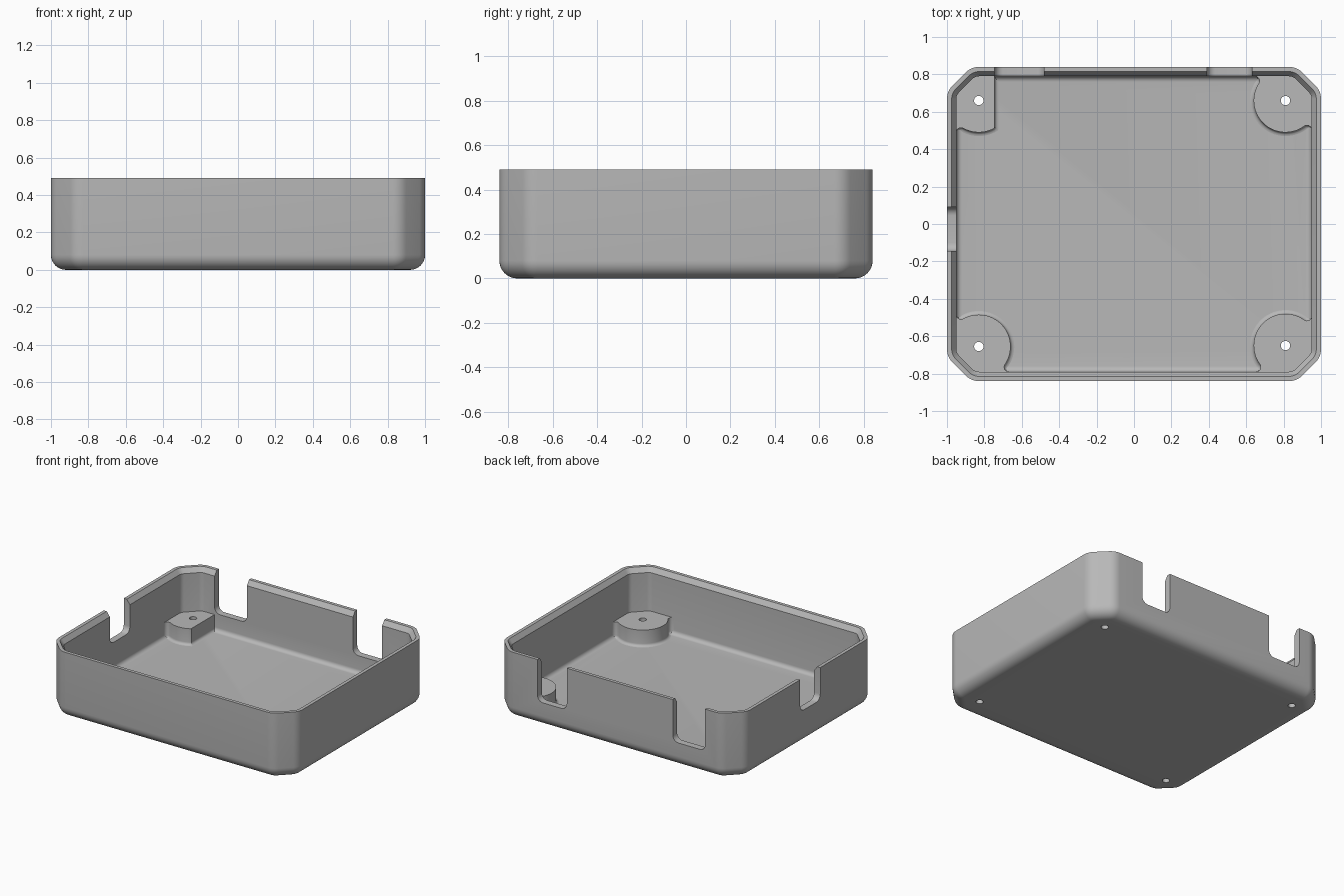
import bpy
import bmesh
from math import sin, cos, pi, tan, atan2, sqrt, radians
from mathutils import Matrix, Vector

if "Cube" in bpy.data.objects:
    bpy.data.objects.remove(bpy.data.objects["Cube"])

# Main sizes
HALF_X, HALF_Y, HEIGHT = 1.0, 0.84, 0.49
CHAMFER, CORNER_R = 0.13, 0.1
WALL, FLOOR, BOTTOM_R = 0.05, 0.05, 0.08
BOSS_R, BOSS_TOP, FLARE, HOLE_R = 0.17, 0.17, 0.025, 0.025

grey = bpy.data.materials.new("grey_plastic")
grey.use_nodes = True
colour = (0.48, 0.48, 0.48, 1)
grey.diffuse_color = colour
grey.node_tree.nodes["Principled BSDF"].inputs["Base Color"].default_value = colour


def arc(cx, cy, r, a0, a1, n):
    return [(cx + r * cos(a0 + (a1 - a0) * i / n), cy + r * sin(a0 + (a1 - a0) * i / n))
            for i in range(n + 1)]


def case_outline(inset):
    """Chamfered rectangle with softened corners, shrunk evenly by inset."""
    w, h, r = HALF_X - inset, HALF_Y - inset, CORNER_R - inset
    c = CHAMFER - inset * (2 - sqrt(2))
    t = tan(pi / 8)
    low = arc(w - r, h - c - r * t, r, 0, pi / 4, 6)
    high = arc(w - c - r * t, h - r, r, pi / 4, pi / 2, 6)
    quarter = low + high
    flip = quarter[::-1]
    return (quarter + [(-x, y) for x, y in flip]
            + [(-x, -y) for x, y in quarter] + [(x, -y) for x, y in flip])


def loft(bm, rings):
    """Skin a stack of (outline, z) rings and cap both ends."""
    loops = [[bm.verts.new((x, y, z)) for x, y in pts] for pts, z in rings]
    for a, b in zip(loops, loops[1:]):
        for i in range(len(a)):
            j = (i + 1) % len(a)
            bm.faces.new((a[i], a[j], b[j], b[i]))
    bm.faces.new(loops[0][::-1])
    bm.faces.new(loops[-1])


def make_object(name, bm):
    bmesh.ops.recalc_face_normals(bm, faces=bm.faces)
    mesh = bpy.data.meshes.new(name)
    bm.to_mesh(mesh)
    bm.free()
    ob = bpy.data.objects.new(name, mesh)
    bpy.context.collection.objects.link(ob)
    mesh.materials.append(grey)
    return ob


# Tray: outside, stepped rim, inside wall and floor as one loft
profile = []
for i in range(9):
    a = pi / 2 * i / 8
    profile.append((BOTTOM_R * (1 - sin(a)), BOTTOM_R * (1 - cos(a))))
profile += [(0, HEIGHT), (0.025, HEIGHT), (WALL, HEIGHT - 0.035)]
inner_r = BOTTOM_R - WALL
for i in range(7):
    a = pi / 2 * i / 6
    profile.append((WALL + inner_r * (1 - cos(a)), FLOOR + inner_r * (1 - sin(a))))
bm = bmesh.new()
loft(bm, [(case_outline(d), z) for d, z in profile])
parts = [make_object("case_tray", bm)]


# Corner screw bosses, drawn in the +x +y corner then mirrored
def boss_outline(cx, cy, grow, limit):
    wx, wy = HALF_X - WALL, HALF_Y - WALL
    reach = BOSS_R + FLARE
    ax = wx - FLARE
    ay = cy - sqrt(reach ** 2 - (ax - cx) ** 2)
    by = wy - FLARE
    bx = cx - sqrt(reach ** 2 - (by - cy) ** 2)
    to_a = atan2(ay - cy, ax - cx)
    to_b = atan2(by - cy, bx - cx)
    f = FLARE - grow
    pts = arc(ax, ay, f, 0, to_a + pi, 8)
    pts += arc(cx, cy, BOSS_R + grow, to_a, to_b - 2 * pi, 32)[1:-1]
    pts += arc(bx, by, f, to_b - pi, pi / 2, 8)
    pts = [(max(x, limit - grow), y) for x, y in pts]
    # Bury the back of the boss in the wall
    e = 0.025
    pts += [(pts[-1][0], HALF_Y - e), (HALF_X - CHAMFER - 0.01, HALF_Y - e),
            (HALF_X - e, HALF_Y - CHAMFER - 0.01), (HALF_X - e, pts[0][1])]
    return pts


bosses = {"front_right_boss": (-0.83, -0.655, 0), "front_left_boss": (0.81, -0.65, 0),
          "back_right_boss": (-0.83, 0.66, 0.745), "back_left_boss": (0.81, 0.66, 0)}
foot = 0.02
for name, (x, y, limit) in bosses.items():
    rings = [(foot, FLOOR - 0.01)]
    for i in range(5):
        a = pi / 2 * i / 4
        rings.append((foot * (1 - sin(a)), FLOOR + foot * (1 - cos(a))))
    rings.append((0, BOSS_TOP))
    sx, sy = (1 if x > 0 else -1), (1 if y > 0 else -1)
    bm = bmesh.new()
    loft(bm, [([(sx * px, sy * py) for px, py in boss_outline(abs(x), abs(y), d, limit)], z)
              for d, z in rings])
    parts.append(make_object(name, bm))

# Cutter: screw holes and open-topped notches with rounded lower corners
bm = bmesh.new()
for x, y, _ in bosses.values():
    bmesh.ops.create_cone(bm, cap_ends=True, segments=24, radius1=HOLE_R, radius2=HOLE_R,
                          depth=0.6, matrix=Matrix.Translation((x, y, 0.1)))


def notch(lo, hi, bottom, on_back):
    r = 0.045
    pts = arc(lo + r, bottom + r, r, pi, 1.5 * pi, 6)
    pts += arc(hi - r, bottom + r, r, 1.5 * pi, 2 * pi, 6)
    pts += [(hi, 0.6), (lo, 0.6)]
    near, far = (0.76, 0.9) if on_back else (-0.92, -1.06)
    ends = [[bm.verts.new((u, d, z) if on_back else (d, u, z)) for u, z in pts]
            for d in (near, far)]
    bm.faces.new(ends[0])
    bm.faces.new(ends[1][::-1])
    for i in range(len(pts)):
        j = (i + 1) % len(pts)
        bm.faces.new((ends[0][j], ends[0][i], ends[1][i], ends[1][j]))


notch(-0.745, -0.48, 0.18, True)
notch(0.39, 0.63, 0.18, True)
notch(-0.145, 0.09, 0.25, False)
cutter = make_object("cutouts", bm)
cutter.hide_render = True

# Cut every part, bake the result and shade it
for ob in parts:
    mod = ob.modifiers.new("cut", "BOOLEAN")
    mod.operation, mod.solver, mod.object = "DIFFERENCE", "EXACT", cutter
graph = bpy.context.evaluated_depsgraph_get()
baked = [bpy.data.meshes.new_from_object(ob.evaluated_get(graph)) for ob in parts]
for ob, mesh in zip(parts, baked):
    ob.modifiers.clear()
    ob.data = mesh
bpy.data.objects.remove(cutter)
bpy.ops.object.select_all(action="DESELECT")
for ob in parts:
    ob.select_set(True)
bpy.context.view_layer.objects.active = parts[0]
bpy.ops.object.shade_smooth_by_angle(angle=radians(30))
